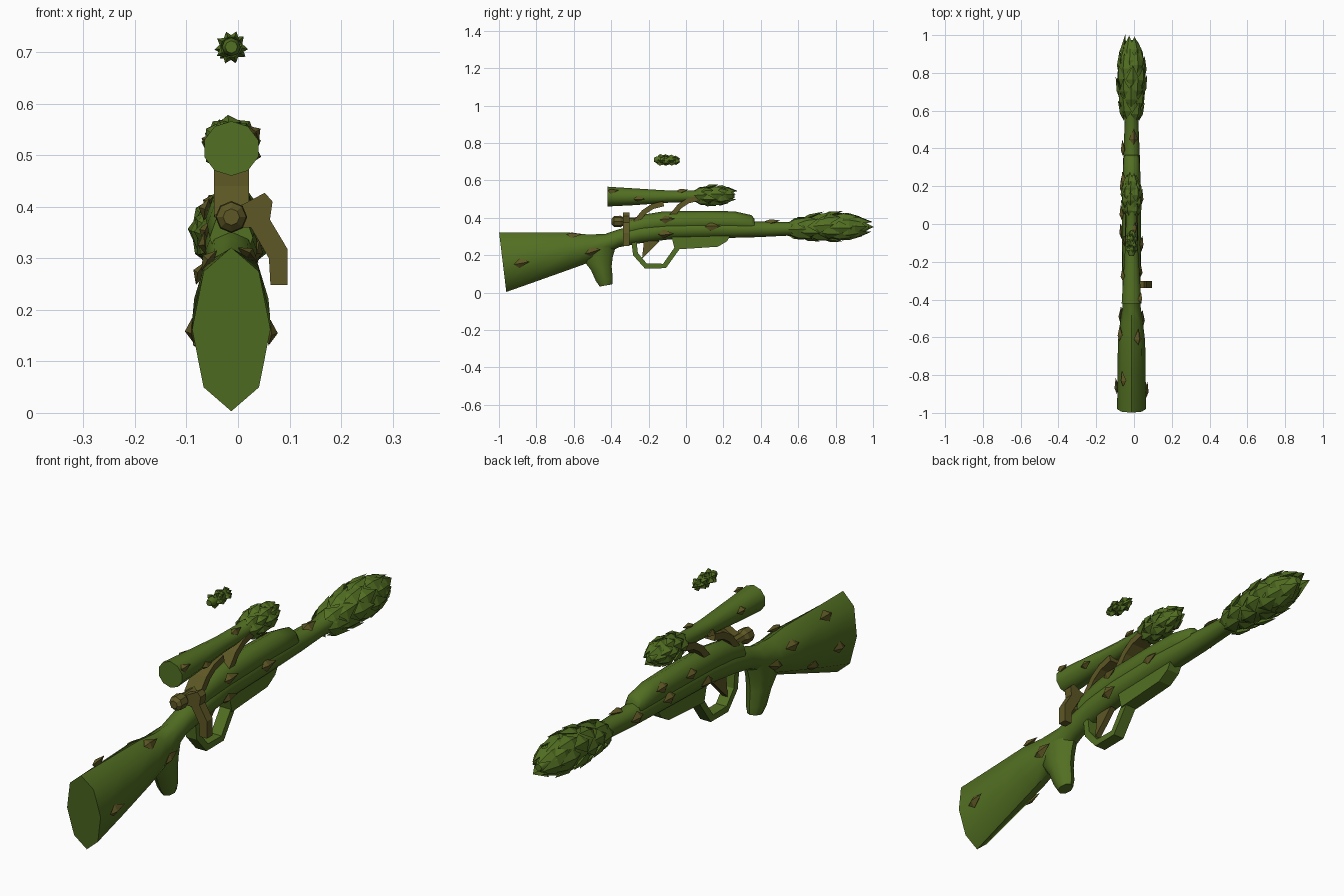
import bpy, bmesh, math, random
from mathutils import Vector

if "Cube" in bpy.data.objects:
    bpy.data.objects.remove(bpy.data.objects["Cube"])
random.seed(4)
X0 = -0.013  # centre line


def material(name, rgb):
    m = bpy.data.materials.new(name)
    m.use_nodes = True
    m.diffuse_color = (*rgb, 1)
    bsdf = m.node_tree.nodes["Principled BSDF"]
    bsdf.inputs["Base Color"].default_value = (*rgb, 1)
    bsdf.inputs["Roughness"].default_value = 0.9
    return m


GREEN = material("stalk green", (0.085, 0.16, 0.016))
BROWN = material("bract brown", (0.11, 0.095, 0.018))


def finish(name, bm, mat, smooth=None):
    bmesh.ops.recalc_face_normals(bm, faces=bm.faces)
    me = bpy.data.meshes.new(name)
    bm.to_mesh(me)
    bm.free()
    me.materials.append(mat)
    ob = bpy.data.objects.new(name, me)
    bpy.context.collection.objects.link(ob)
    if smooth:
        bpy.ops.object.select_all(action="DESELECT")
        ob.select_set(True)
        bpy.context.view_layer.objects.active = ob
        bpy.ops.object.shade_smooth_by_angle(angle=math.radians(smooth))
    return ob


def ring_point(section, angle):
    y, z, hx, hz, tilt = (*section, 0)[:5]
    s = hz * math.sin(angle)
    return Vector((X0 + hx * math.cos(angle), y + s * math.sin(tilt), z + s * math.cos(tilt)))


def loft(name, sections, sides, mat=GREEN, smooth=50):
    """Rings of (y, z, half width, half height, tilt), bridged and capped."""
    bm = bmesh.new()
    rings = [[bm.verts.new(ring_point(s, math.pi / 2 + math.tau * i / sides)) for i in range(sides)]
             for s in sections]
    for a, b in zip(rings, rings[1:]):
        for i in range(sides):
            j = (i + 1) % sides
            bm.faces.new((a[i], a[j], b[j], b[i]))
    bm.faces.new(rings[0])
    bm.faces.new(rings[-1])
    return finish(name, bm, mat, smooth)


def prism(name, outline, lo, hi, mat, axis="x"):
    """Outline extruded along x (points are y, z) or along y (points are x, z)."""
    bm = bmesh.new()
    ends = []
    for d in (lo, hi):
        ends.append([bm.verts.new((d, p, q) if axis == "x" else (p, d, q)) for p, q in outline])
        bm.faces.new(ends[-1])
    n = len(outline)
    for i in range(n):
        j = (i + 1) % n
        bm.faces.new((ends[0][i], ends[0][j], ends[1][j], ends[1][i]))
    return finish(name, bm, mat)


def strip(name, path, half_width, thick, mat):
    """Bent bar following a path in the y-z plane."""
    pts = [Vector(p) for p in path]
    one, two = [], []
    for i, p in enumerate(pts):
        t = (pts[min(i + 1, len(pts) - 1)] - pts[max(i - 1, 0)]).normalized()
        side = Vector((-t.y, t.x)) * thick / 2
        one.append(p + side)
        two.append(p - side)
    return prism(name, one + two[::-1], X0 - half_width, X0 + half_width, mat)


def sample(sections, y):
    for a, b in zip(sections, sections[1:]):
        if a[0] <= y <= b[0]:
            t = (y - a[0]) / (b[0] - a[0])
            return [a[k] + (b[k] - a[k]) * t for k in range(4)]
    return list((sections[-1] if y > sections[-1][0] else sections[0])[:4])


def bract(bm, sections, y, angle, length, width, lift):
    """Pointed scale lying on a loft, its tip lifted towards +y."""
    s = sample(sections, y)
    base = ring_point(s, angle)
    out = Vector((math.cos(angle) / s[2], 0, math.sin(angle) / s[3])).normalized()
    tip_s = sample(sections, y + length)
    tip = ring_point(tip_s, angle) + out * lift
    tip.y = y + length
    side = out.cross(Vector((0, 1, 0))).normalized() * width / 2
    mid = base.lerp(tip, 0.35)
    v = [bm.verts.new(p) for p in (base + out * 0.003, mid + side - out * 0.004,
                                   tip, mid - side - out * 0.004, mid + out * 0.012,
                                   base.lerp(tip, 0.5) - out * 0.015)]
    for f in ((0, 1, 4), (1, 2, 4), (2, 3, 4), (3, 0, 4), (0, 5, 1), (1, 5, 2), (2, 5, 3), (3, 5, 0)):
        bm.faces.new([v[i] for i in f])


def bud_scales(name, sections, rows, count, length, width, lift):
    """Staggered rows of scales wrapping a spear tip."""
    bm = bmesh.new()
    for r, y in enumerate(rows):
        for k in range(count):
            a = math.tau * (k + 0.5 * (r % 2)) / count + random.uniform(-0.15, 0.15)
            f = random.uniform(0.85, 1.15)
            bract(bm, sections, y + random.uniform(-0.1, 0.1) * length, a, length * f, width, lift * f)
    return finish(name, bm, GREEN)


def loose_bracts(name, sections, spots, length, width):
    bm = bmesh.new()
    for y, deg in spots:
        bract(bm, sections, y, math.radians(deg), length, width, 0.01)
    return finish(name, bm, BROWN)


# Stalk: stock, wrist, barrel and bud in one run
stalk = [(-0.98, 0.162, 0.076, 0.16, -0.12), (-0.8, 0.19, 0.075, 0.13), (-0.62, 0.222, 0.072, 0.098),
         (-0.52, 0.235, 0.06, 0.075), (-0.43, 0.26, 0.047, 0.054), (-0.36, 0.29, 0.045, 0.048),
         (-0.25, 0.315, 0.05, 0.052), (-0.1, 0.335, 0.05, 0.052), (0.15, 0.34, 0.05, 0.05),
         (0.38, 0.338, 0.043, 0.042), (0.54, 0.34, 0.036, 0.036), (0.64, 0.345, 0.055, 0.052),
         (0.76, 0.352, 0.068, 0.068), (0.85, 0.353, 0.064, 0.066), (0.92, 0.352, 0.046, 0.048),
         (0.975, 0.35, 0.014, 0.014)]
loft("stalk_body", stalk, 8)
bud_scales("barrel_bud_scales", stalk, (0.55, 0.61, 0.67, 0.73, 0.79, 0.84, 0.88), 6, 0.11, 0.075, 0.016)
loose_bracts("stalk_bracts", stalk,
             [(-0.92, -8), (-0.64, 62), (-0.54, -18), (0.1, 15), (-0.15, -20), (-0.9, 188), (-0.62, 150),
              (-0.52, 195), (-0.08, 190), (0.16, 165), (0.36, 170), (0.42, 75), (-0.75, 215), (-0.86, 125)],
             0.085, 0.05)

# Raised receiver
receiver = [(-0.31, 0.34, 0.042, 0.05), (-0.22, 0.365, 0.047, 0.053), (-0.12, 0.377, 0.05, 0.057),
            (0.1, 0.382, 0.05, 0.055), (0.26, 0.38, 0.047, 0.054), (0.35, 0.37, 0.042, 0.044),
            (0.365, 0.36, 0.035, 0.035)]
loft("receiver", receiver, 8)
loose_bracts("receiver_bracts", receiver, [(-0.14, 15), (0.02, 165), (0.2, 150)], 0.08, 0.045)

# Pistol grip
loft("grip", [(-0.47, 0.24, 0.05, 0.1, 1.4), (-0.468, 0.18, 0.048, 0.078, 1.4),
              (-0.453, 0.13, 0.042, 0.056, 1.4), (-0.437, 0.07, 0.036, 0.046, 1.4),
              (-0.428, 0.038, 0.026, 0.034, 1.4)], 8)

# Guard, fore plate and trigger
strip("trigger_guard", [(-0.28, 0.29), (-0.27, 0.205), (-0.215, 0.142), (-0.115, 0.142),
                        (-0.035, 0.255), (0.02, 0.27)], 0.024, 0.028, GREEN)
prism("fore_plate", [(-0.06, 0.23), (0.17, 0.245), (0.22, 0.275), (0.24, 0.31), (-0.08, 0.31)],
      X0 - 0.028, X0 + 0.028, GREEN)
prism("trigger", [(-0.235, 0.18), (-0.225, 0.275), (-0.14, 0.275), (-0.19, 0.225)],
      X0 - 0.012, X0 + 0.012, BROWN)

# Bolt with side handle
loft("bolt_knob", [(-0.398, 0.38, 0.016, 0.016), (-0.385, 0.38, 0.029, 0.029),
                   (-0.35, 0.38, 0.031, 0.031), (-0.335, 0.38, 0.022, 0.022),
                   (-0.26, 0.38, 0.022, 0.022)], 8, BROWN, 25)
prism("bolt_handle", [(-0.02, 0.395), (0.01, 0.405), (0.052, 0.427), (0.067, 0.41), (0.062, 0.375),
                      (0.096, 0.318), (0.096, 0.248), (0.063, 0.248), (0.06, 0.3), (0.025, 0.36),
                      (-0.02, 0.36)], -0.338, -0.302, BROWN, "y")

# Scope spear on two curved mounts
scope = [(-0.42, 0.513, 0.055, 0.053), (-0.28, 0.512, 0.046, 0.045), (-0.1, 0.513, 0.034, 0.033),
         (0.04, 0.515, 0.031, 0.03), (0.1, 0.518, 0.042, 0.042), (0.17, 0.521, 0.046, 0.046),
         (0.22, 0.521, 0.036, 0.036), (0.26, 0.52, 0.012, 0.012)]
loft("scope_spear", scope, 10)
bud_scales("scope_bud_scales", scope, (0.05, 0.09, 0.13, 0.165, 0.195), 6, 0.07, 0.052, 0.011)
loose_bracts("scope_bracts", scope, [(-0.42, 35), (-0.28, -15), (-0.05, 60), (-0.3, 160), (-0.12, 200)],
             0.06, 0.035)
for name, y, z in (("rear_mount", -0.27, 0.375), ("front_mount", -0.08, 0.405)):
    strip(name, [(y, z), (y + 0.045, z + 0.055), (y + 0.09, z + 0.085), (y + 0.15, z + 0.1)],
          0.034, 0.028, BROWN)

# Small floating spear tip
tip = [(-0.17, 0.71, 0.012, 0.012), (-0.155, 0.71, 0.018, 0.018), (-0.1, 0.708, 0.02, 0.02),
       (-0.065, 0.708, 0.017, 0.017), (-0.035, 0.707, 0.005, 0.005)]
loft("floating_tip", tip, 8)
bud_scales("floating_tip_scales", tip, (-0.155, -0.125, -0.095, -0.07), 5, 0.04, 0.024, 0.005)
